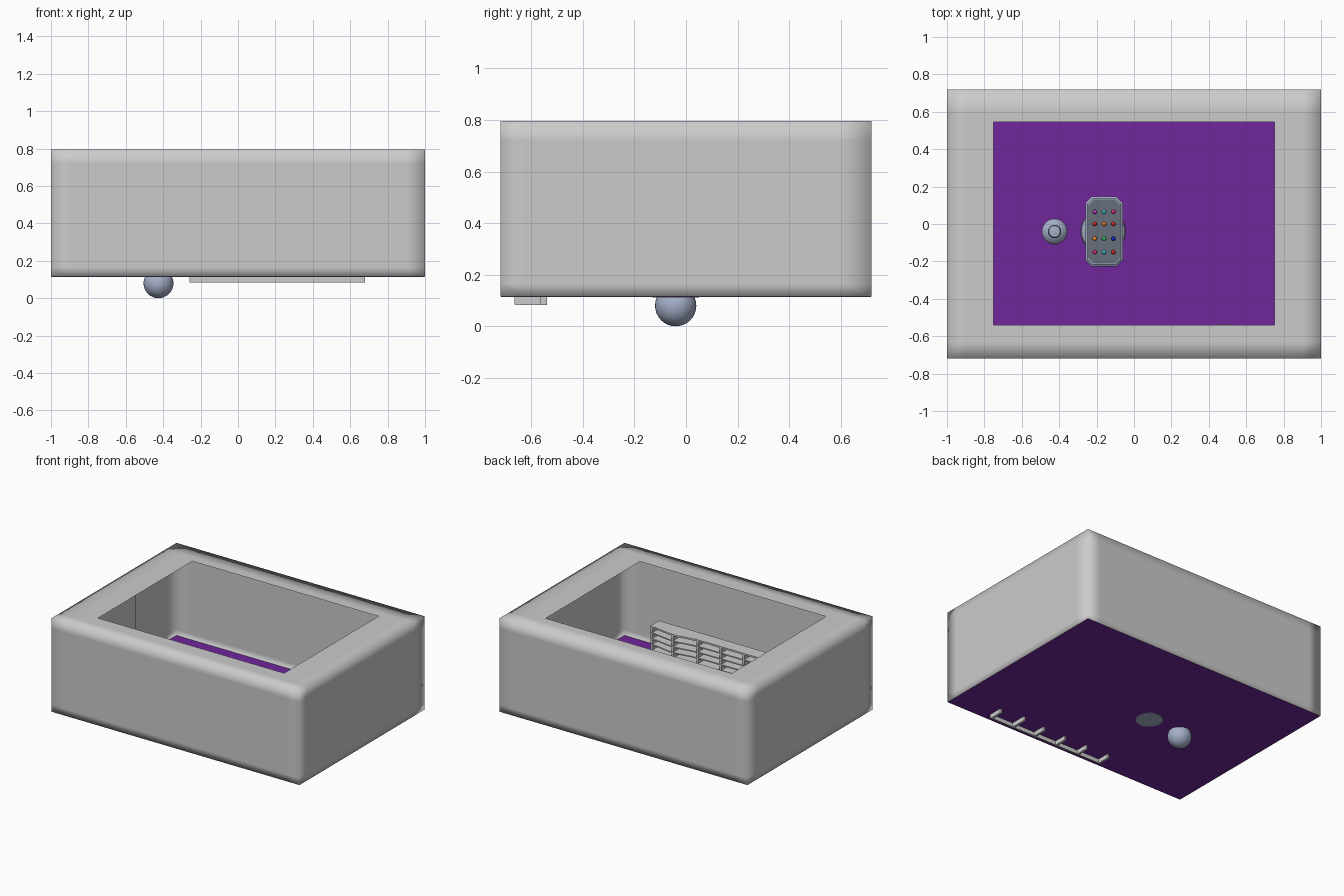
import bpy, bmesh, math
from mathutils import Vector

if "Cube" in bpy.data.objects:
    bpy.data.objects.remove(bpy.data.objects["Cube"])


def mat(name, rgb):
    m = bpy.data.materials.new(name)
    m.diffuse_color = (*rgb, 1)
    m.use_nodes = True
    m.node_tree.nodes["Principled BSDF"].inputs["Base Color"].default_value = m.diffuse_color
    return m


PURPLE = mat("purple", (0.16, 0.02, 0.33))
STEEL = mat("pale_steel", (0.38, 0.43, 0.58))
SLATE = mat("slate", (0.14, 0.16, 0.20))


def finish(name, bm, material=None, smooth=None):
    bmesh.ops.recalc_face_normals(bm, faces=bm.faces)
    me = bpy.data.meshes.new(name)
    bm.to_mesh(me)
    bm.free()
    ob = bpy.data.objects.new(name, me)
    bpy.context.collection.objects.link(ob)
    if material:
        me.materials.append(material)
    if smooth is not None:
        bpy.ops.object.select_all(action='DESELECT')
        ob.select_set(True)
        bpy.context.view_layer.objects.active = ob
        bpy.ops.object.shade_smooth_by_angle(angle=math.radians(smooth))
    return ob


def add_box(bm, lo, hi):
    vs = bmesh.ops.create_cube(bm, size=1)['verts']
    for v in vs:
        v.co = Vector([lo[i] if v.co[i] < 0 else hi[i] for i in range(3)])


def box(name, lo, hi, material=None):
    bm = bmesh.new()
    add_box(bm, lo, hi)
    return finish(name, bm, material)


def prism(bm, pts, z0, z1):
    f = bm.faces.new([bm.verts.new((x, y, z0)) for x, y in pts])
    r = bmesh.ops.extrude_face_region(bm, geom=[f])
    for v in r['geom']:
        if isinstance(v, bmesh.types.BMVert):
            v.co.z = z1


def lathe(name, profile, cx, cy, material, smooth=40):
    bm = bmesh.new()
    vs = [bm.verts.new((r, 0, z)) for r, z in profile]
    es = [bm.edges.new(p) for p in zip(vs, vs[1:])]
    bmesh.ops.spin(bm, geom=vs + es, cent=(0, 0, 0), axis=(0, 0, 1),
                   angle=2 * math.pi, steps=32, use_duplicate=False)
    bmesh.ops.remove_doubles(bm, verts=bm.verts, dist=1e-5)
    bmesh.ops.translate(bm, verts=bm.verts, vec=(cx, cy, 0))
    return finish(name, bm, material, smooth)


# Room shell: open-topped thin box with an overhanging rim and support loops
bm = bmesh.new()
add_box(bm, (-1, -0.72, 0.115), (1, 0.72, 0.795))
for axis, vals in ((0, (-0.9, -0.75, 0.75, 0.9)),
                   (1, (-0.63, -0.54, 0.545, 0.6)), (2, (0.165, 0.72))):
    n = Vector([float(i == axis) for i in range(3)])
    for v in vals:
        bmesh.ops.bisect_plane(bm, geom=bm.verts[:] + bm.edges[:] + bm.faces[:],
                               plane_co=n * v, plane_no=n)
bm.normal_update()
hole = []
for f in bm.faces:
    c = f.calc_center_median()
    if abs(f.normal.z) > 0.5:
        lim = (0.75, 0.543) if c.z > 0.5 else (0.9, 0.61)
        if abs(c.x) < lim[0] and abs(c.y) < lim[1]:
            hole.append(f)
bmesh.ops.delete(bm, geom=hole, context='FACES')
finish("room_walls", bm, None, 180)

# Floor
box("floor", (-0.998, -0.718, 0.114), (0.998, 0.718, 0.122), PURPLE)

# Panel on the left wall
box("wall_panel", (-1.0, -0.3, 0.25), (-0.98, 0.22, 0.68))


# Shelf unit on the front wall
def front_edge(x):
    return -0.562 + 0.026 * math.exp(-((x - 0.48) / 0.12) ** 2)


X0, X1, YB = -0.26, 0.68, -0.66
bm = bmesh.new()
for i in range(6):
    z = 0.115 + i * 0.042
    n = 24
    xs = [X0 + (X1 - X0) * k / n for k in range(n + 1)]
    pts = [(x, front_edge(x)) for x in xs] + [(X1, YB), (X0, YB)]
    prism(bm, pts, z, z + (0.012 if i == 5 else 0.008))
finish("shelf_boards", bm)
bm = bmesh.new()
for i in range(6):
    x = X0 + 0.008 + (X1 - X0 - 0.016) * i / 5
    add_box(bm, (x - 0.008, YB, 0.083), (x + 0.008, front_edge(x) - 0.003, 0.33))
finish("shelf_dividers", bm)
box("shelf_back", (X0, YB - 0.004, 0.085), (X1, YB + 0.006, 0.33))

# Stool: ball base sunk through the floor with a slim stem
ball = [(0.08 * math.sin(a), 0.08 - 0.08 * math.cos(a))
        for a in [math.pi * k / 16 for k in range(17)]]
lathe("stool_ball", ball, -0.425, -0.04, STEEL)
lathe("stool_stem", [(0, 0.14), (0.03, 0.14), (0.025, 0.2), (0.036, 0.235),
                     (0.03, 0.25), (0, 0.255)], -0.425, -0.04, STEEL)

# Console pedestal
lathe("console_pedestal", [(0, 0.112), (0.09, 0.112), (0.09, 0.121), (0.12, 0.123),
                           (0.115, 0.14), (0.06, 0.17), (0.04, 0.22),
                           (0.045, 0.29), (0.08, 0.325), (0, 0.325)],
      -0.165, -0.04, STEEL)


# Console desk with chamfered corners
def octagon(hx, hy, c):
    q = [(hx, hy - c), (hx - c, hy), (c - hx, hy), (-hx, hy - c)]
    return [(-0.16 + x, -0.04 + y) for x, y in q + [(-x, -y) for x, y in q]]


bm = bmesh.new()
prism(bm, octagon(0.1, 0.187, 0.035), 0.32, 0.355)
top = max(bm.faces, key=lambda f: f.calc_center_median().z)
bmesh.ops.inset_region(bm, faces=[top], thickness=0.012, depth=0.008)
finish("console_desk", bm, STEEL)
bm = bmesh.new()
prism(bm, octagon(0.085, 0.172, 0.03), 0.355, 0.366)
finish("console_face", bm, SLATE)

# Console buttons
colours = {"red": (0.7, 0.02, 0.02), "orange": (0.8, 0.22, 0.01),
           "green": (0.03, 0.5, 0.12), "blue": (0.01, 0.02, 0.6),
           "cyan": (0.05, 0.5, 0.6), "violet": (0.45, 0.05, 0.55),
           "pink": (0.65, 0.03, 0.25)}
bmats = {k: mat(k + "_button", v) for k, v in colours.items()}
rows = [(0.065, "violet cyan pink"), (0.0, "red orange red"),
        (-0.078, "orange green blue"), (-0.15, "pink cyan red")]
for r, (y, names) in enumerate(rows):
    for c, k in enumerate(names.split()):
        bm = bmesh.new()
        bmesh.ops.create_uvsphere(bm, u_segments=12, v_segments=8, radius=0.012)
        bmesh.ops.translate(bm, verts=bm.verts, vec=(-0.21 + 0.05 * c, y, 0.368))
        finish(f"button_{r}_{c}", bm, bmats[k], 60)
